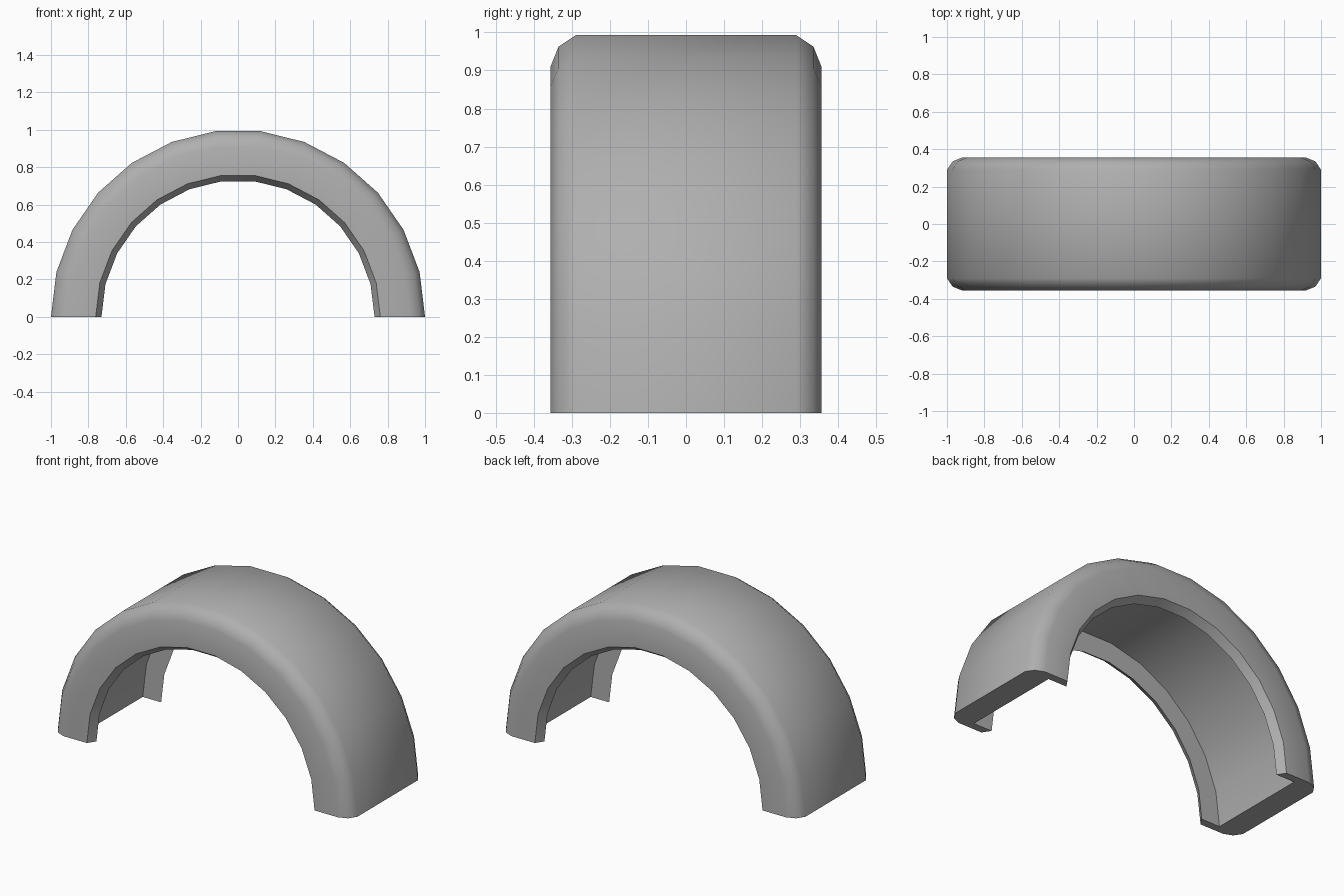
import bpy, bmesh, math

if "Cube" in bpy.data.objects:
    bpy.data.objects.remove(bpy.data.objects["Cube"])

SEGMENTS = 13  # flat steps around the half circle

# Half cross-section as (y, radius): tread, rounded shoulder, side wall, sloped lip, hollow
half = [(0.29, 1.0), (0.335, 0.97), (0.356, 0.917), (0.356, 0.761),
        (0.309, 0.73), (0.309, 0.853)]
profile = half + [(-y, r) for y, r in reversed(half)]

bm = bmesh.new()

# Sweep the section around the y axis
rings = []
for i in range(SEGMENTS + 1):
    a = math.pi * i / SEGMENTS
    rings.append([bm.verts.new((r * math.cos(a), y, r * math.sin(a)))
                  for y, r in profile])

n = len(profile)
for a, b in zip(rings, rings[1:]):
    for j in range(n):
        k = (j + 1) % n
        bm.faces.new((a[j], a[k], b[k], b[j]))

# Flat feet
bm.faces.new(rings[0])
bm.faces.new(rings[-1])
bmesh.ops.recalc_face_normals(bm, faces=bm.faces[:])

mesh = bpy.data.meshes.new("wheel_arch")
bm.to_mesh(mesh)
bm.free()
arch = bpy.data.objects.new("wheel_arch", mesh)
bpy.context.collection.objects.link(arch)

# Dark grey finish
grey = bpy.data.materials.new("dark_grey")
grey.diffuse_color = (0.43, 0.43, 0.43, 1)
grey.use_nodes = True
grey.node_tree.nodes["Principled BSDF"].inputs["Base Color"].default_value = grey.diffuse_color
mesh.materials.append(grey)

# Smooth the shoulders, keep the lip and feet crisp
bpy.context.view_layer.objects.active = arch
arch.select_set(True)
bpy.ops.object.shade_smooth_by_angle(angle=math.radians(40))
